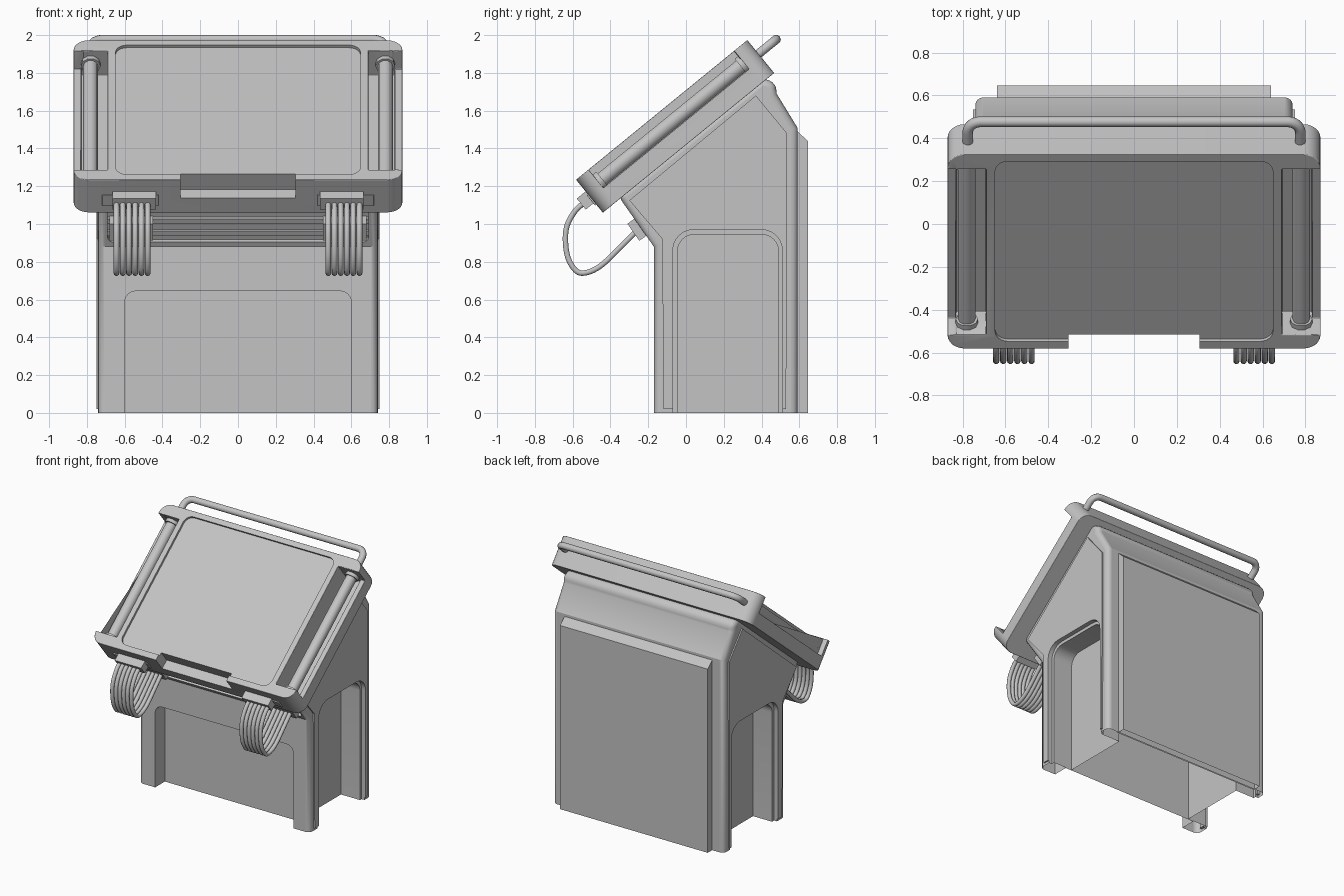
import bpy, bmesh, math
from mathutils import Vector

if "Cube" in bpy.data.objects:
    bpy.data.objects.remove(bpy.data.objects["Cube"])

grey = bpy.data.materials.new("plain grey")
grey.diffuse_color = (0.55, 0.55, 0.55, 1)
grey.use_nodes = True
grey.node_tree.nodes["Principled BSDF"].inputs["Base Color"].default_value = grey.diffuse_color

# Coordinate frames: profile (a, b) extruded along c
def side(a, b, c): return (c, a, b)           # y-z profile along x
def front(a, b, c): return (a, c, b)          # x-z profile along y
def lid_frame(x, u, w):                       # x, up the slope, out of the lid
    return (x, -0.44 + 0.775 * u - 0.632 * w, 1.06 + 0.632 * u + 0.775 * w)
def slant(x, s, n):                           # x, up the overhang, out of it
    return (x, -0.17 - 0.576 * s - 0.818 * n, 0.88 + 0.818 * s - 0.576 * n)

def shade(ob, angle=30):
    bpy.ops.object.select_all(action='DESELECT')
    ob.select_set(True)
    bpy.context.view_layer.objects.active = ob
    bpy.ops.object.shade_smooth_by_angle(angle=math.radians(angle))
    return ob

def prism(name, pts, lo, hi, frame):
    bm = bmesh.new()
    a = [bm.verts.new(frame(p, q, lo)) for p, q in pts]
    b = [bm.verts.new(frame(p, q, hi)) for p, q in pts]
    bm.faces.new(a)
    bm.faces.new(b[::-1])
    for i in range(len(a)):
        j = (i + 1) % len(a)
        bm.faces.new((a[j], a[i], b[i], b[j]))
    bmesh.ops.recalc_face_normals(bm, faces=bm.faces)
    me = bpy.data.meshes.new(name)
    bm.to_mesh(me)
    bm.free()
    ob = bpy.data.objects.new(name, me)
    bpy.context.collection.objects.link(ob)
    ob.data.materials.append(grey)
    return shade(ob)

def rect(a0, a1, b0, b1, r=0, r_low=None, n=6):
    """Rectangle with rounded corners; r_low sets the two lower corners."""
    r_low = r if r_low is None else r_low
    pts = []
    for sx, sy, t in ((1, 1, 0), (-1, 1, 90), (-1, -1, 180), (1, -1, 270)):
        k = r if sy > 0 else r_low
        cx, cy = (a1 - k if sx > 0 else a0 + k), (b1 - k if sy > 0 else b0 + k)
        for i in range(n + 1 if k else 1):
            q = math.radians(t + 90 * i / n)
            pts.append((cx + k * math.cos(q), cy + k * math.sin(q)))
    return pts

def span(a, b): return min(a, b), max(a, b)

def apply_mod(ob, kind, **props):
    m = ob.modifiers.new(kind.lower(), kind)
    for k, v in props.items():
        setattr(m, k, v)
    bpy.context.view_layer.objects.active = ob
    bpy.ops.object.modifier_apply(modifier=m.name)

def cut(ob, cutter):
    apply_mod(ob, 'BOOLEAN', object=cutter, operation='DIFFERENCE', solver='EXACT')
    bpy.data.objects.remove(cutter)

def open_bottom(ob):
    bm = bmesh.new()
    bm.from_mesh(ob.data)
    low = [f for f in bm.faces if all(v.co.z < 0.001 for v in f.verts)]
    bmesh.ops.delete(bm, geom=low, context='FACES')
    bm.to_mesh(ob.data)
    bm.free()

def tube(name, pts, r):
    cu = bpy.data.curves.new(name, 'CURVE')
    cu.dimensions = '3D'
    cu.bevel_depth, cu.bevel_resolution, cu.use_fill_caps = r, 3, True
    sp = cu.splines.new('POLY')
    sp.points.add(len(pts) - 1)
    for p, c in zip(sp.points, pts):
        p.co = (*c, 1)
    ob = bpy.data.objects.new(name, cu)
    bpy.context.collection.objects.link(ob)
    bpy.ops.object.select_all(action='DESELECT')
    ob.select_set(True)
    bpy.context.view_layer.objects.active = ob
    bpy.ops.object.convert(target='MESH')
    ob = bpy.context.object
    ob.data.materials.append(grey)
    return shade(ob, 50)

def smooth_path(pts, steps=6):
    """Catmull-Rom path through the points."""
    P = [Vector(p) for p in pts]
    P = [2 * P[0] - P[1]] + P + [2 * P[-1] - P[-2]]
    out = []
    for i in range(1, len(P) - 2):
        a, b, c, d = P[i - 1:i + 3]
        for k in range(steps):
            t = k / steps
            out.append(0.5 * (2 * b + (c - a) * t + (2 * a - 5 * b + 4 * c - d) * t * t
                              + (3 * b - a - 3 * c + d) * t ** 3))
    return out + [P[-2]]

# Body shell with sloping top and overhang
body = prism("body", [(-0.17, -0.2), (-0.17, 0.88), (-0.36, 1.15), (0.405, 1.775), (0.475, 1.745),
                      (0.48, 1.69), (0.59, 1.51), (0.59, -0.2)], -0.74, 0.74, side)
apply_mod(body, 'BEVEL', width=0.035, segments=4, limit_method='ANGLE', angle_limit=math.radians(60))
cut(body, prism("cutter", rect(-1, 1, -1, 1), -0.5, 0, lambda a, b, c: (a, b, c)))
cut(body, prism("cutter", rect(-0.6, 0.6, -0.1, 0.645, 0.06, 0), -0.5, -0.05, front))

# Raised side panels and arched side recesses
arch_lip = rect(-0.07, 0.51, -0.1, 0.97, 0.11, 0)
arch = rect(-0.045, 0.49, -0.1, 0.945, 0.09, 0)
outline = [(-0.12, 0.02), (-0.125, 0.92), (-0.3, 1.125), (0.37, 1.68), (0.535, 1.48), (0.53, 0.02)]
for s in (-1, 1):
    panel = prism("side_panel", outline, s * 0.72, s * 0.75, side)
    cut(panel, prism("cutter", arch_lip, s * 0.5, s * 0.9, side))
    shade(panel)
    cut(body, prism("cutter", arch_lip, s * 0.715, s * 0.9, side))
    cut(body, prism("cutter", arch, s * 0.55, s * 0.9, side))

# Shallow connection bay in the overhang
cut(body, prism("cutter", rect(-0.69, 0.69, 0.03, 0.24, 0.03), -0.025, 0.2, slant))
open_bottom(body)
shade(body)
for s in (0.08, 0.16):
    prism("bay_rail", rect(-0.69, 0.69, s - 0.015, s + 0.015), -0.03, -0.008, slant)

# Back panel
back = prism("back_panel", [(0.58, 0), (0.645, 0), (0.645, 1.44), (0.59, 1.49), (0.58, 1.49)],
             -0.64, 0.64, side)
open_bottom(back)

# Lid slab with side channels, inset screen and grip notch
lid = prism("lid", rect(-0.87, 0.87, 0, 1.17, 0.08), 0, 0.225, lid_frame)
for s in (-1, 1):
    cut(lid, prism("cutter", rect(*span(s * 0.69, s * 0.83), 0.085, 1.08), 0.06, 0.4, lid_frame))
    cut(lid, prism("cutter", rect(*span(s * 0.82, s * 0.95), 0.085, 1.08), 0.10, 0.4, lid_frame))
apply_mod(lid, 'BEVEL', width=0.016, segments=3, limit_method='ANGLE', angle_limit=math.radians(50))
cut(lid, prism("cutter", rect(-0.648, 0.648, 0.045, 1.128, 0.06), 0.207, 0.4, lid_frame))
cut(lid, prism("cutter", rect(-0.305, 0.305, -0.1, 0.072), 0.10, 0.4, lid_frame))
shade(lid)

# Side rails with collars
for s in (-1, 1):
    x = s * 0.78
    tube("side_rail", [lid_frame(x, 0.07, 0.14), lid_frame(x, 1.1, 0.14)], 0.04)
    for u in (0.08, 1.055):
        tube("rail_collar", [lid_frame(x, u, 0.14), lid_frame(x, u + 0.03, 0.14)], 0.052)

# Rear handle bar
half = [(0.775, 1.15)] + [(0.715 + 0.06 * math.cos(math.radians(a)),
                           1.23 + 0.06 * math.sin(math.radians(a))) for a in range(0, 91, 15)]
path = half + [(-x, u) for x, u in reversed(half)]
tube("handle_bar", [lid_frame(x, u, 0.131) for x, u in path], 0.025)

# Cable loops with plugs
loop = [(-0.53, 1.12), (-0.59, 1.065), (-0.635, 0.97), (-0.63, 0.84), (-0.585, 0.755),
        (-0.53, 0.742), (-0.45, 0.78), (-0.35, 0.875), (-0.26, 0.965)]
for s in (-1, 1):
    for i in range(6):
        x = s * (0.478 + i * 0.033)
        tube("cable", smooth_path([(x, y, z) for y, z in loop]), 0.015)
    prism("upper_plug", rect(*span(s * 0.435, s * 0.665), -0.06, 0.02), 0.07, 0.145, lid_frame)
    prism("plug_plate", rect(*span(s * 0.42, s * 0.72), -0.008, 0.02, 0.005), 0.055, 0.125, lid_frame)
    prism("lower_plug", rect(*span(s * 0.45, s * 0.68), 0.07, 0.18), -0.03, 0.045, slant)
